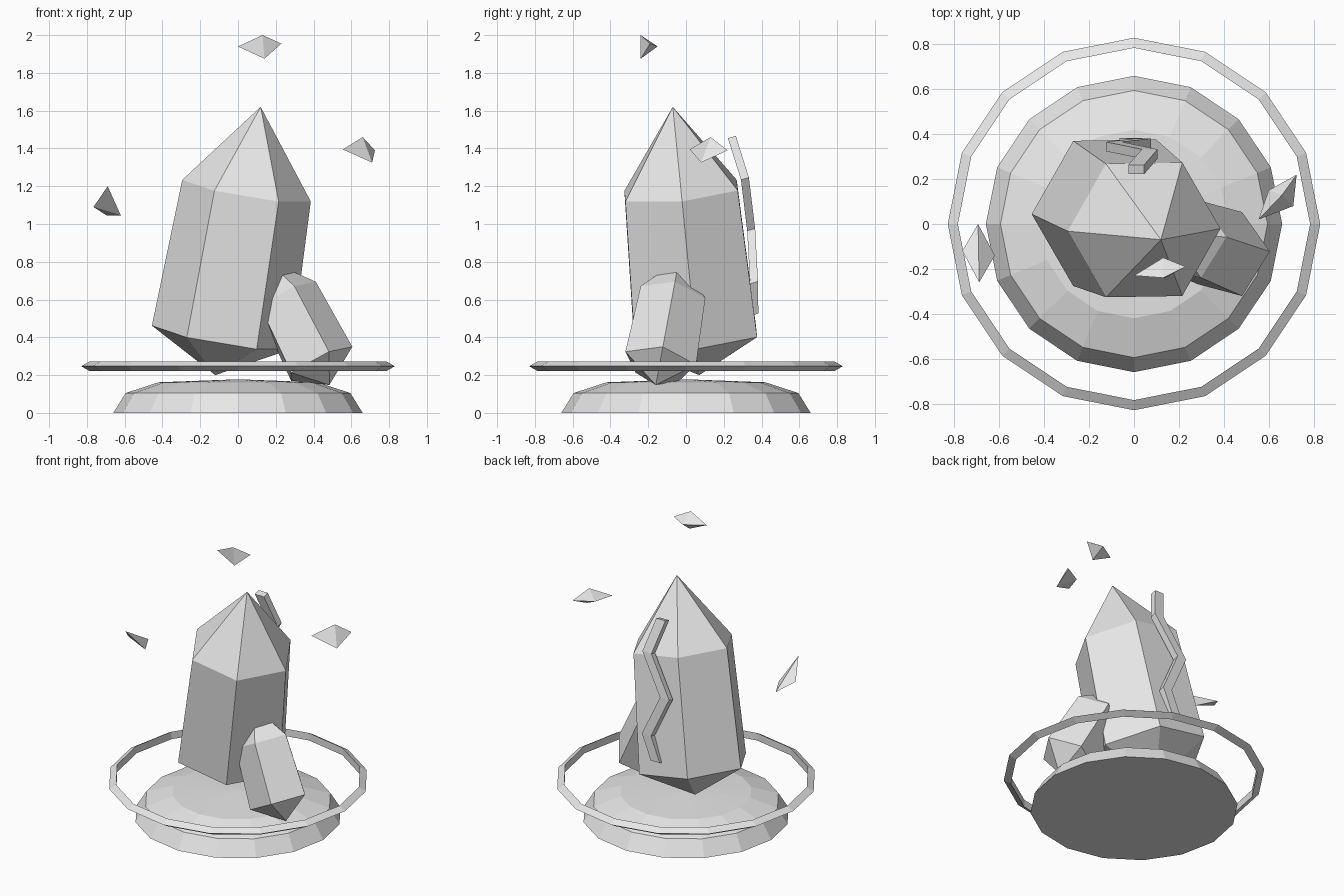
import bpy, bmesh
from math import cos, sin, pi, tau
from mathutils import Vector

if "Cube" in bpy.data.objects:
    bpy.data.objects.remove(bpy.data.objects["Cube"])

# One plain grey for everything
stone = bpy.data.materials.new("light_grey")
stone.use_nodes = True
grey = (0.8, 0.8, 0.8, 1)
stone.diffuse_color = grey
stone.node_tree.nodes["Principled BSDF"].inputs["Base Color"].default_value = grey


def finish(name, bm):
    bmesh.ops.recalc_face_normals(bm, faces=bm.faces)
    mesh = bpy.data.meshes.new(name)
    bm.to_mesh(mesh)
    bm.free()
    mesh.materials.append(stone)
    obj = bpy.data.objects.new(name, mesh)
    bpy.context.collection.objects.link(obj)


def bridge(bm, a, b):
    for i in range(len(a)):
        j = (i + 1) % len(a)
        bm.faces.new((a[i], a[j], b[j], b[i]))


def fan(bm, ring, tip):
    v = bm.verts.new(tip)
    for i in range(len(ring)):
        bm.faces.new((ring[i], ring[(i + 1) % len(ring)], v))


def crystal(name, bottom, top, sides, low, high):
    """Pointed prism; low and high are (distance from bottom tip, radius)."""
    bottom, top = Vector(bottom), Vector(top)
    axis = (top - bottom).normalized()
    u = (Vector((1, 0, 0)) - axis * axis.x).normalized()
    w = axis.cross(u)
    bm = bmesh.new()
    rings = []
    for dist, r in (low, high):
        c = bottom + axis * dist
        rings.append([bm.verts.new(c + (u * cos(tau * i / sides) + w * sin(tau * i / sides)) * r)
                      for i in range(sides)])
    bridge(bm, *rings)
    fan(bm, rings[0], bottom)
    fan(bm, rings[1], top)
    finish(name, bm)


def lathe_ring(bm, r, z, sides=16):
    return [bm.verts.new((r * cos(tau * i / sides), r * sin(tau * i / sides), z))
            for i in range(sides)]


# Round plinth with a shallow domed top
bm = bmesh.new()
rings = [lathe_ring(bm, r, z) for r, z in ((0.66, 0), (0.595, 0.105), (0.42, 0.162))]
for a, b in zip(rings, rings[1:]):
    bridge(bm, a, b)
bm.faces.new(rings[0])
fan(bm, rings[-1], (0, 0, 0.178))
finish("base", bm)

# Floating hoop with a triangular section
bm = bmesh.new()
rings = [lathe_ring(bm, 0.8 + 0.03 * cos(tau * k / 3), 0.247 + 0.03 * sin(tau * k / 3))
         for k in range(3)]
for k in range(3):
    bridge(bm, rings[k], rings[(k + 1) % 3])
finish("floating_hoop", bm)

# Crystals
crystal("main_crystal", (-0.12, 0.07, 0.2), (0.12, -0.07, 1.62), 6, (0.204, 0.375), (0.995, 0.345))
crystal("small_crystal", (0.484, -0.16, 0.148), (0.149, -0.037, 0.81), 5, (0.13, 0.2), (0.53, 0.183))

# Zigzag vein on the back of the main crystal
path = [(0.01, 0.243, 1.46), (0.07, 0.312, 1.24), (-0.09, 0.345, 0.97),
        (0.04, 0.36, 0.69), (-0.03, 0.362, 0.52)]
bm = bmesh.new()
sections = [[bm.verts.new((x + a * 0.035, y + b * 0.021, z + b * 0.006))
             for a, b in ((-1, -1), (1, -1), (1, 1), (-1, 1))] for x, y, z in path]
for a, b in zip(sections, sections[1:]):
    bridge(bm, a, b)
bm.faces.new(sections[0])
bm.faces.new(sections[-1])
finish("zigzag_vein", bm)

# Floating shards
shards = {
    "top_shard": [(0, -0.23, 1.94), (0.13, -0.24, 2.0), (0.23, -0.19, 1.955),
                  (0.14, -0.24, 1.875), (0.13, -0.15, 1.94)],
    "left_shard": [(0.66, 0.13, 1.46), (0.555, 0.02, 1.395), (0.725, 0.22, 1.39),
                   (0.71, 0.08, 1.325), (0.6, 0.15, 1.39)],
    "right_shard": [(-0.69, -0.26, 1.2), (-0.765, -0.12, 1.09), (-0.62, -0.14, 1.045),
                    (-0.695, 0, 1.045)],
}
for name, points in shards.items():
    bm = bmesh.new()
    for p in points:
        bm.verts.new(p)
    bmesh.ops.convex_hull(bm, input=bm.verts)
    finish(name, bm)
